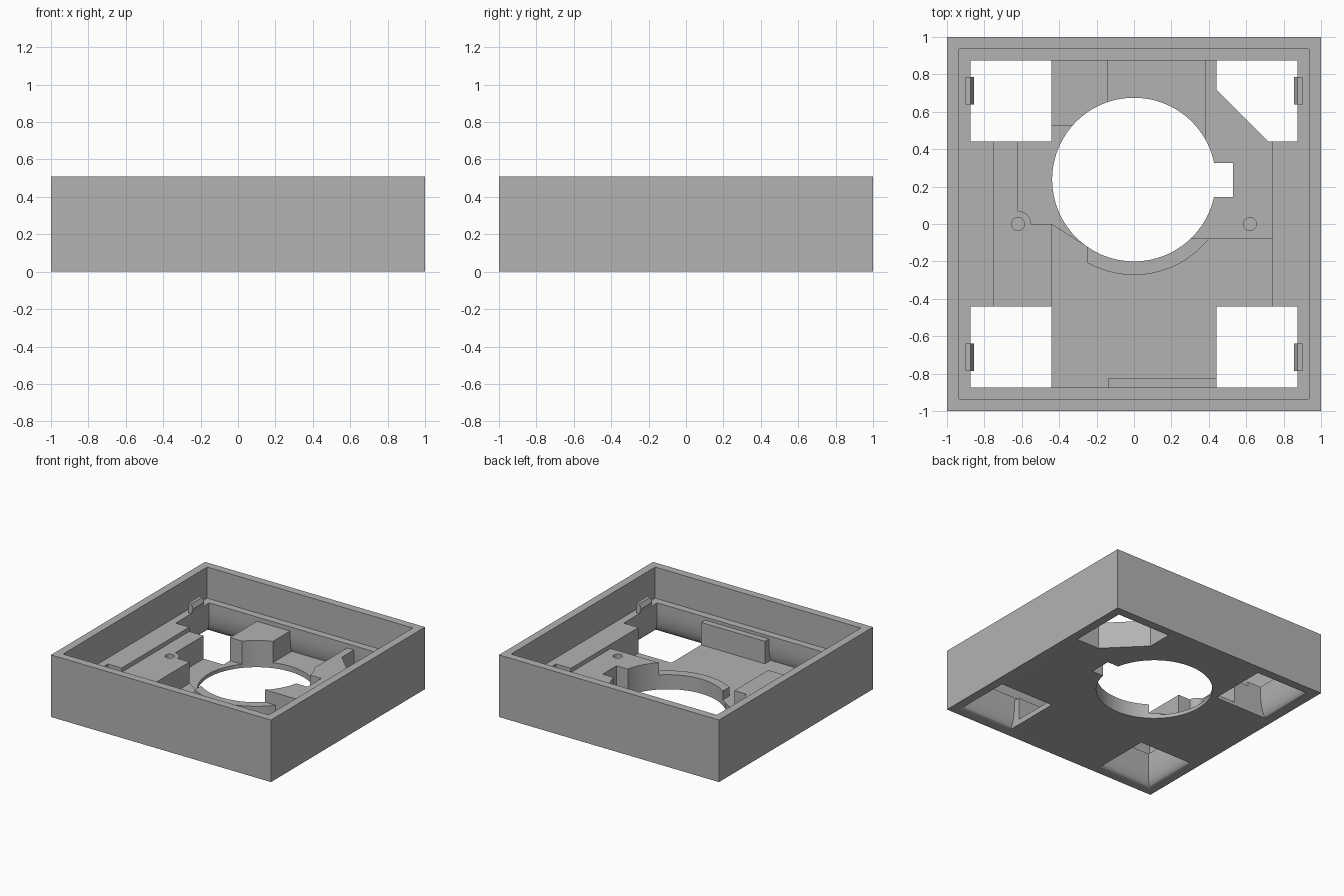
import bpy, bmesh
from math import sin, cos, pi, radians

if "Cube" in bpy.data.objects:
    bpy.data.objects.remove(bpy.data.objects["Cube"])

grey = bpy.data.materials.new("plain grey")
grey.use_nodes = True
grey.diffuse_color = (0.45, 0.45, 0.45, 1)
grey.node_tree.nodes["Principled BSDF"].inputs["Base Color"].default_value = (0.45, 0.45, 0.45, 1)

LEDGE, DECK, FLOOR, SKIN, LIP = 0.255, 0.22, 0.045, 0.03, 0.12
OUT, ARM = 0.96, 0.44          # parts run into the wall up to OUT; ARM is the cross half width
CY, R = 0.2375, 0.4375         # main opening


def finish(name, bm):
    bmesh.ops.recalc_face_normals(bm, faces=bm.faces)
    mesh = bpy.data.meshes.new(name)
    bm.to_mesh(mesh)
    bm.free()
    mesh.materials.append(grey)
    obj = bpy.data.objects.new(name, mesh)
    bpy.context.collection.objects.link(obj)
    return obj


def prism(name, pts, z0, z1):
    """Extrude a plan outline from z0 to z1."""
    bm = bmesh.new()
    face = bm.faces.new([bm.verts.new((x, y, z0)) for x, y in pts])
    ext = bmesh.ops.extrude_face_region(bm, geom=[face])
    bmesh.ops.translate(bm, vec=(0, 0, z1 - z0),
                        verts=[v for v in ext["geom"] if isinstance(v, bmesh.types.BMVert)])
    return finish(name, bm)


def rect(x0, x1, y0, y1):
    return [(x0, y0), (x1, y0), (x1, y1), (x0, y1)]


def arc(cx, cy, r, a0, a1, n):
    return [(cx + r * cos(radians(a0 + (a1 - a0) * i / n)),
             cy + r * sin(radians(a0 + (a1 - a0) * i / n))) for i in range(n + 1)]


def circle(cx, cy, r, n):
    return arc(cx, cy, r, 0, 360, n)[:-1]


def activate(obj):
    bpy.ops.object.select_all(action='DESELECT')
    obj.select_set(True)
    bpy.context.view_layer.objects.active = obj


def cut(obj, cutters):
    activate(obj)
    for c in cutters:
        m = obj.modifiers.new("cut", 'BOOLEAN')
        m.operation, m.solver, m.object = 'DIFFERENCE', 'EXACT', c
        bpy.ops.object.modifier_apply(modifier=m.name)


# Outer wall: square rings swept along a wall section with a flared foot
section = [(1, 0), (1, 0.51), (0.935, 0.51), (0.935, LEDGE), (0.875, LEDGE)]
section += [(0.875 + 0.06 * (1 - cos(t)), 0.2 * (1 - sin(t)))
            for t in (i * pi / 16 for i in range(9))]
bm = bmesh.new()
rings = [[bm.verts.new((sx * h, sy * h, z)) for sx, sy in ((-1, -1), (1, -1), (1, 1), (-1, 1))]
         for h, z in section]
for a, b in zip(rings, rings[1:] + rings[:1]):
    for i in range(4):
        j = (i + 1) % 4
        bm.faces.new((a[i], a[j], b[j], b[i]))
parts = [finish("outer_wall", bm)]

# Cutters
opening = prism("opening_cutter", circle(0, CY, R, 96), -0.1, 0.6)
notch = prism("notch_cutter", rect(0.3, 0.53, 0.145, 0.325), -0.1, 0.6)
screws = [prism("screw_cutter", circle(x, 0, 0.035, 24), 0.08, 0.6) for x in (-0.62, 0.62)]

# Base skin: a cross that leaves the four corners open
cross = [(-ARM, -OUT), (ARM, -OUT), (ARM, -ARM), (OUT, -ARM), (OUT, ARM), (ARM, ARM),
         (ARM, OUT), (-ARM, OUT), (-ARM, ARM), (-OUT, ARM), (-OUT, -ARM), (-ARM, -ARM)]
base = prism("base_skin", cross, 0, SKIN)

# Slightly thicker floor areas
front_floor = prism("front_floor", [
    (-ARM, -OUT), (ARM, -OUT), (ARM, -ARM), (0.76, -ARM), (0.76, -0.08),
    (0.3, -0.08), (0, 0.1), (-0.25, -0.12), (-ARM, 0)], 0.01, FLOOR)
back_floor = prism("back_floor", rect(-0.15, 0.39, 0.4, OUT), 0.01, FLOOR)

# Raised decks around the opening
right_deck = prism("right_deck", [
    (0.3, -0.08), (0.76, -0.08), (0.76, 0.44), (0.72, 0.44), (0.44, 0.72), (0.44, OUT),
    (0.38, OUT), (0.38, 0.3), (0.3, 0.2)], 0, DECK)
left_deck = prism("left_deck", [
    (-0.77, -ARM), (-ARM, -ARM), (-ARM, 0), (-0.55, 0)]
    + arc(-0.62, 0, 0.07, 0, 90, 10)[1:] + [(-0.62, ARM), (-0.77, ARM)], 0, DECK)
back_block = prism("back_block", rect(-ARM, -0.14, 0.525, OUT), 0, DECK)

# Curved lip along the front of the opening
lip = prism("curved_lip", arc(0, CY, 0.51, 240.6, 321.5, 32)
            + [(0.3, -0.08), (0, 0.1), (-0.25, -0.12)], 0, LIP)

for obj in (base, right_deck):
    cut(obj, [opening, notch])
for obj in (front_floor, back_floor, back_block, lip):
    cut(obj, [opening])
cut(left_deck, screws[:1])
cut(right_deck, screws[1:])
parts += [base, front_floor, back_floor, right_deck, left_deck, back_block, lip]

# Front rib and side shelves level with the ledge
parts.append(prism("front_rib", rect(-0.14, ARM, -0.9, -0.825), 0.01, 0.23))
parts.append(prism("left_shelf", rect(-OUT, -0.75, -ARM, ARM), 0, LEDGE))
parts.append(prism("right_shelf", rect(0.74, OUT, -ARM, ARM), 0, LEDGE))

# Snap hooks on the side ledges
hook = [(0.9, 0.25), (0.9, 0.335), (0.875, 0.335), (0.855, 0.3), (0.875, 0.25)]
for sx in (-1, 1):
    for y0 in (-0.785, 0.64):
        bm = bmesh.new()
        ends = [[bm.verts.new((sx * x, y, z)) for x, z in hook] for y in (y0, y0 + 0.145)]
        for end in ends:
            bm.faces.new(end)
        for i in range(len(hook)):
            j = (i + 1) % len(hook)
            bm.faces.new((ends[0][i], ends[0][j], ends[1][j], ends[1][i]))
        parts.append(finish("snap_hook", bm))

for c in [opening, notch] + screws:
    bpy.data.objects.remove(c)
for obj in parts:
    activate(obj)
    bpy.ops.object.shade_smooth_by_angle(angle=radians(30))
